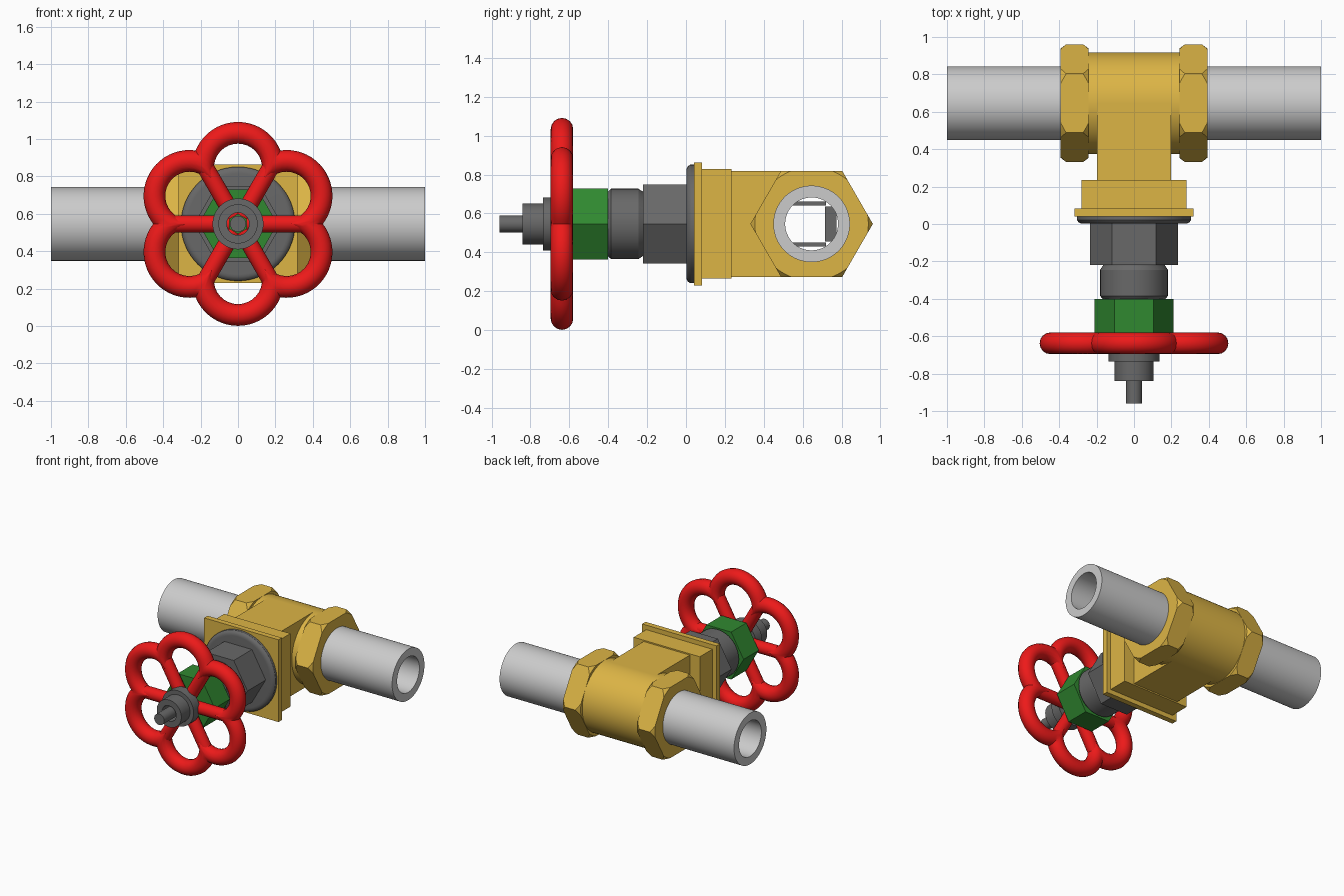
import bpy, bmesh
from math import sin, cos, pi, acos, radians

if "Cube" in bpy.data.objects:
    bpy.data.objects.remove(bpy.data.objects["Cube"])

ZC, YP = 0.546, 0.646        # height of both axes, y of the pipe axis


def material(name, rgb):
    m = bpy.data.materials.new(name)
    m.diffuse_color = (*rgb, 1)
    m.use_nodes = True
    m.node_tree.nodes["Principled BSDF"].inputs["Base Color"].default_value = m.diffuse_color
    return m


BRASS = material("brass", (0.72, 0.46, 0.06))
RED = material("red_paint", (0.85, 0.01, 0.01))
GREEN = material("green_paint", (0.03, 0.25, 0.03))
DARK = material("dark_steel", (0.14, 0.14, 0.14))


def activate(ob):
    bpy.ops.object.select_all(action='DESELECT')
    ob.select_set(True)
    bpy.context.view_layer.objects.active = ob


def finish(name, bm, mat=None, smooth=True):
    bmesh.ops.recalc_face_normals(bm, faces=bm.faces[:])
    me = bpy.data.meshes.new(name)
    bm.to_mesh(me)
    bm.free()
    ob = bpy.data.objects.new(name, me)
    bpy.context.collection.objects.link(ob)
    if mat:
        me.materials.append(mat)
    if smooth:
        activate(ob)
        bpy.ops.object.shade_smooth_by_angle(angle=radians(32))
    return ob


def lathe(name, axis, profile, n=48, mat=None, tube=False):
    """Turn (radius, position) pairs about the pipe axis 'x' or stem axis 'y'."""
    bm = bmesh.new()
    rings = []
    for r, t in profile:
        ring = []
        for i in range(n):
            a = 2 * pi * i / n
            u, z = r * cos(a), ZC + r * sin(a)
            ring.append(bm.verts.new((t, YP + u, z) if axis == 'x' else (u, t, z)))
        rings.append(ring)
    for k in range(len(rings) if tube else len(rings) - 1):
        a, b = rings[k], rings[(k + 1) % len(rings)]
        for i in range(n):
            j = (i + 1) % n
            bm.faces.new((a[i], a[j], b[j], b[i]))
    if not tube:
        bm.faces.new(rings[0])
        bm.faces.new(rings[-1])
    return finish(name, bm, mat, smooth=n > 8)


def box(name, x, y, z, mat=None):
    bm = bmesh.new()
    bmesh.ops.create_cube(bm, size=1)
    for v in bm.verts:
        for i, (lo, hi) in enumerate((x, y, z)):
            v.co[i] = lo if v.co[i] < 0 else hi
    return finish(name, bm, mat, smooth=False)


def boolean(ob, cutter, operation):
    cutter.hide_render = True
    m = ob.modifiers.new("cut", 'BOOLEAN')
    m.object, m.operation, m.solver = cutter, operation, 'EXACT'
    activate(ob)
    bpy.ops.object.modifier_apply(modifier=m.name)
    bpy.data.objects.remove(cutter)
    bpy.ops.object.shade_smooth_by_angle(angle=radians(25))


# Through pipe and body barrel
lathe("pipe", 'x', [(0.197, -1), (0.197, 1), (0.136, 1), (0.136, -1)], 64, tube=True)
lathe("body_barrel", 'x', [(0.272, -0.3), (0.272, 0.3), (0.16, 0.3), (0.16, -0.3)],
      64, BRASS, tube=True)

# Chamfered hexagonal pipe nuts
for side, s in (("left", -1), ("right", 1)):
    nut = lathe(side + "_pipe_nut", 'x', [(0.315, s * 0.242), (0.315, s * 0.392)], 6, BRASS)
    chamfer = lathe("chamfer", 'x', [(0.292, s * 0.242), (0.317, s * 0.275), (0.317, s * 0.36),
                                     (0.292, s * 0.392), (0.16, s * 0.392), (0.16, s * 0.242)],
                    64, BRASS, tube=True)
    boolean(nut, chamfer, 'INTERSECT')

# Square branch of the body, with its collar and flange
arm = box("body_branch", (-0.197, 0.197), (0.2, YP), (ZC - 0.272, ZC + 0.272), BRASS)
boolean(arm, lathe("bore", 'x', [(0.16, -0.5), (0.16, 0.5)], 64), 'DIFFERENCE')
box("branch_collar", (-0.282, 0.282), (0.07, 0.235), (ZC - 0.282, ZC + 0.282), BRASS)
box("branch_flange", (-0.317, 0.317), (0.04, 0.082), (ZC - 0.317, ZC + 0.317), BRASS)

# Gate guides inside the bore
for name, s in (("upper_gate_guide", 1), ("lower_gate_guide", -1)):
    z = sorted((ZC + s * 0.095, ZC + s * 0.115))
    box(name, (-0.08, 0.08), (0.53, 0.72), z, DARK)
box("gate_stop", (-0.08, 0.08), (0.715, 0.775), (ZC - 0.09, ZC + 0.09), DARK)

# Bonnet: round washer, hexagon, turned neck
lathe("bonnet_washer", 'y', [(0.305, 0.042), (0.305, 0.022), (0.297, 0.01), (0.283, 0.003),
                             (0.27, 0.002)], 64, DARK)
lathe("bonnet_hexagon", 'y', [(0.235, 0.01), (0.235, -0.22)], 6, DARK)
lathe("bonnet_neck", 'y', [(0.166, -0.21), (0.166, -0.222), (0.181, -0.245), (0.181, -0.385),
                           (0.166, -0.402)], 48, DARK)

# Packing nut, hub washer, hub nut, stem
lathe("packing_nut", 'y', [(0.211, -0.4), (0.211, -0.585)], 6, GREEN)
for name, r, a, b in (("hub_washer", 0.136, -0.66, -0.735), ("hub_nut", 0.105, -0.73, -0.84)):
    lathe(name, 'y', [(r, a), (r, b), (0.06, b), (0.06, a)], 48, DARK, tube=True)
lathe("stem", 'y', [(0.043, -0.5), (0.043, -0.96)], 24, DARK)

# Handwheel rim: six round lobes mitred where they meet
D, A, T, YW = 0.30, 0.187, 0.058, -0.638    # lobe offset, lobe radius, tube radius, y
STEPS, SEG = 20, 16
bm = bmesh.new()
rings = []
for k in range(6):
    axis = radians(30 + 60 * k)
    for i in range(STEPS + 1):
        ring = []
        for j in range(SEG):
            phi = 2 * pi * j / SEG
            rho = A + T * cos(phi)
            end = radians(120) - acos(min(1, D / 2 / rho))
            b = axis + end * (2 * i / STEPS - 1)
            ring.append(bm.verts.new((D * cos(axis) + rho * cos(b), YW + T * sin(phi),
                                      ZC + D * sin(axis) + rho * sin(b))))
        rings.append(ring)
for k in range(len(rings)):
    a, b = rings[k], rings[(k + 1) % len(rings)]
    for j in range(SEG):
        n = (j + 1) % SEG
        bm.faces.new((a[j], a[n], b[n], b[j]))
bmesh.ops.remove_doubles(bm, verts=bm.verts[:], dist=0.0005)
finish("handwheel_rim", bm, RED)

# Handwheel spokes
for k in range(6):
    bm = bmesh.new()
    t = radians(60 * k)
    ends = []
    for d in (0.045, 0.375):
        ends.append([bm.verts.new((d * cos(t) - 0.046 * cos(p) * sin(t), YW + 0.046 * sin(p),
                                   ZC + d * sin(t) + 0.046 * cos(p) * cos(t)))
                     for p in (2 * pi * i / 16 for i in range(16))])
    for i in range(16):
        n = (i + 1) % 16
        bm.faces.new((ends[0][i], ends[0][n], ends[1][n], ends[1][i]))
    for e in ends:
        bm.faces.new(e)
    finish("handwheel_spoke_%d" % (k + 1), bm, RED)
